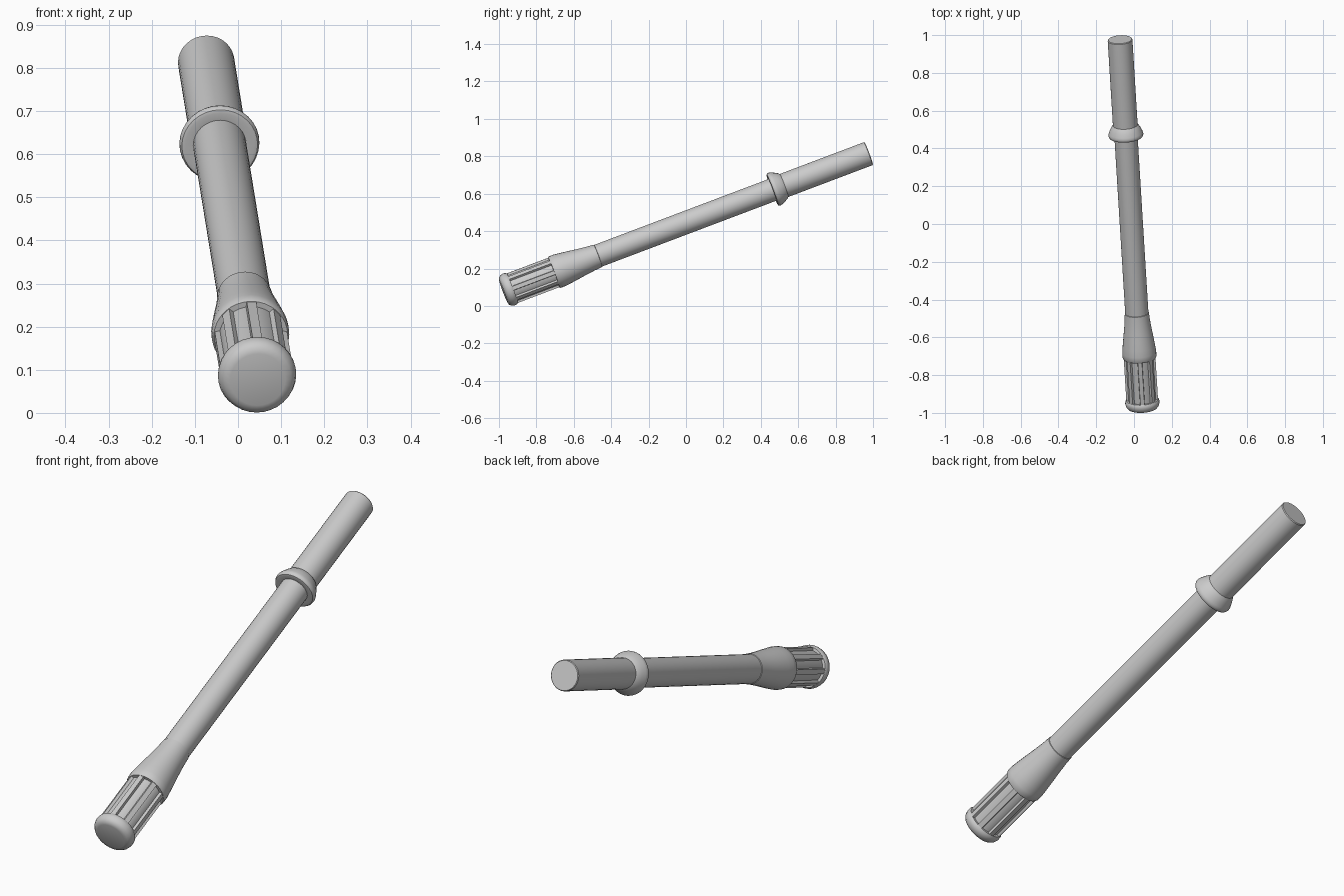
import bpy, math
from mathutils import Vector, Matrix

if "Cube" in bpy.data.objects:
    bpy.data.objects.remove(bpy.data.objects["Cube"])

# Axis of the stick, from the ribbed tip to the handle end
START = Vector((0.046, -0.976, 0.077))
END = Vector((-0.074, 0.977, 0.815))
AXIS = END - START
LENGTH = AXIS.length
Z = AXIS.normalized()
UP = (Vector((0, 0, 1)) - Z * Z.z).normalized()
SIDE = UP.cross(Z)
PLACE = Matrix.Translation(START) @ Matrix((SIDE, UP, Z)).transposed().to_4x4()


def finish(name, verts, faces, angle=35):
    mesh = bpy.data.meshes.new(name)
    mesh.from_pydata([PLACE @ Vector(v) for v in verts], [], faces)
    mesh.update()
    obj = bpy.data.objects.new(name, mesh)
    bpy.context.collection.objects.link(obj)
    bpy.ops.object.select_all(action='DESELECT')
    obj.select_set(True)
    bpy.context.view_layer.objects.active = obj
    bpy.ops.object.mode_set(mode='EDIT')
    bpy.ops.mesh.select_all(action='SELECT')
    bpy.ops.mesh.normals_make_consistent(inside=False)
    bpy.ops.object.mode_set(mode='OBJECT')
    bpy.ops.object.shade_smooth_by_angle(angle=math.radians(angle))
    return obj


def lathe(name, profile, n=32):
    """Closed turned solid from (radius, distance along axis) points."""
    verts, faces = [], []
    for r, t in profile:
        for i in range(n):
            a = 2 * math.pi * i / n
            verts.append((r * math.cos(a), r * math.sin(a), t))
    for k in range(len(profile) - 1):
        for i in range(n):
            j = (i + 1) % n
            faces.append((k * n + i, k * n + j, (k + 1) * n + j, (k + 1) * n + i))
    faces.append(tuple(reversed(range(n))))
    last = (len(profile) - 1) * n
    faces.append(tuple(range(last, last + n)))
    return finish(name, verts, faces)


# Rounded cap at the tip
lathe("tip_cap", [(0.064, 0.0), (0.078, 0.004), (0.087, 0.015), (0.091, 0.03),
                  (0.090, 0.042), (0.085, 0.05)])

# Recessed core between the ribs
lathe("tip_core", [(0.073, 0.03), (0.073, 0.31)])

# Lengthwise ribs around the core
for k in range(8):
    a = math.pi / 2 + k * math.pi / 4
    c, s = math.cos(a), math.sin(a)
    verts = []
    for t in (0.04, 0.30):
        for r, w in ((0.06, -0.014), (0.06, 0.014), (0.084, 0.011), (0.084, -0.011)):
            verts.append((r * c - w * s, r * s + w * c, t))
    finish(f"tip_rib_{k + 1}", verts,
           [(0, 1, 2, 3), (4, 5, 6, 7), (0, 1, 5, 4), (1, 2, 6, 5), (2, 3, 7, 6), (3, 0, 4, 7)])

# Flared socket joining the tip to the shaft
lathe("flared_socket", [(0.086, 0.287), (0.090, 0.295), (0.090, 0.32), (0.086, 0.355), (0.080, 0.40),
                        (0.073, 0.45), (0.067, 0.50), (0.064, 0.54), (0.061, 0.542)])

# Long straight shaft
lathe("shaft", [(0.0615, 0.50), (0.0615, 1.56)])

# Guard ring with a sloped rear side
lathe("guard_ring", [(0.060, 1.542), (0.080, 1.538), (0.088, 1.540), (0.092, 1.546), (0.093, 1.554),
                     (0.090, 1.564), (0.082, 1.582), (0.072, 1.600), (0.064, 1.608)])

# Handle behind the ring
lathe("handle", [(0.0655, 1.56), (0.0655, LENGTH - 0.004), (0.0625, LENGTH)])
